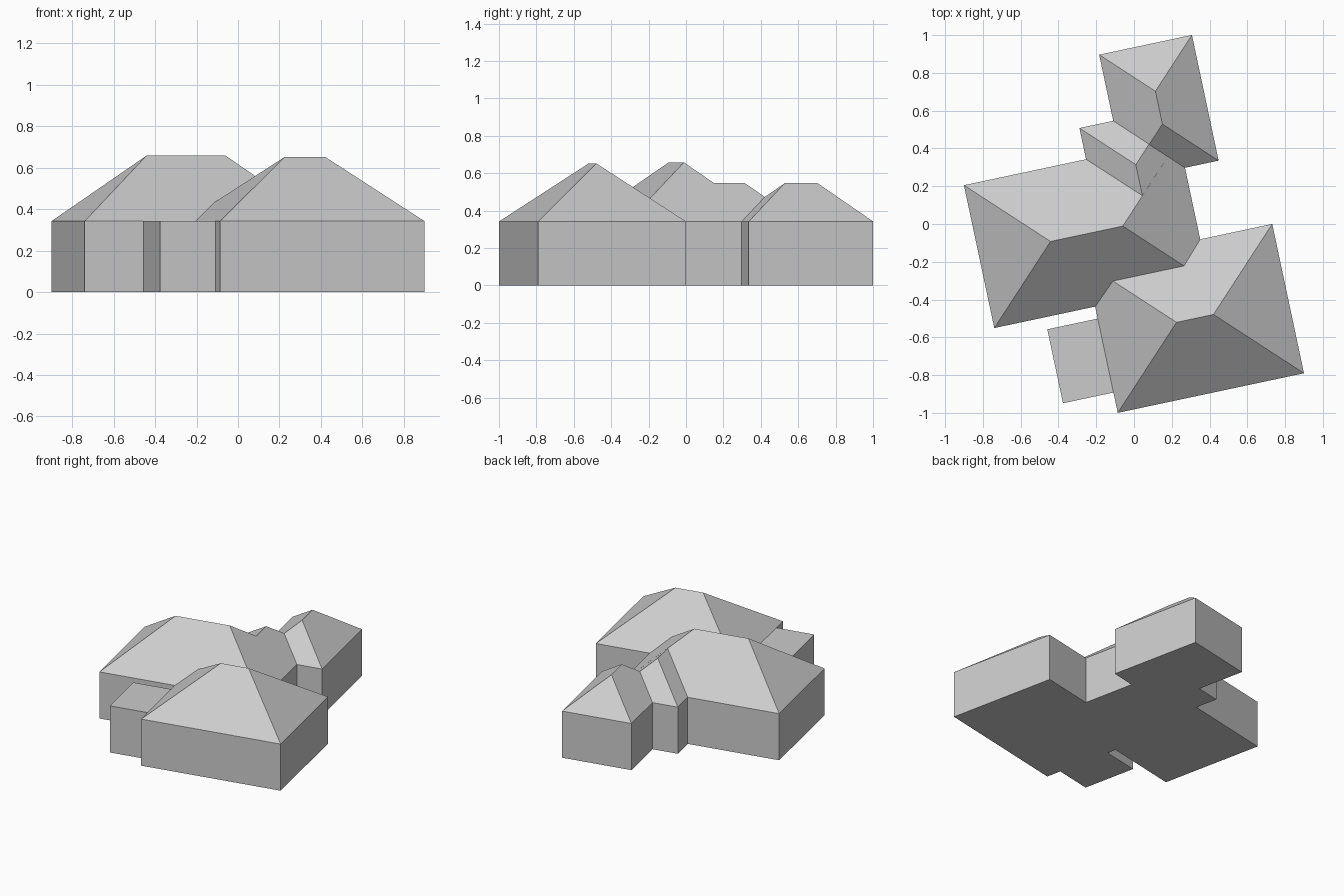
import bpy
import math
from mathutils import Matrix

cube = bpy.data.objects.get("Cube")
if cube:
    bpy.data.objects.remove(cube, do_unlink=True)

EAVE = 0.342
TURN = Matrix.Rotation(math.radians(12), 4, 'Z')  # whole building sits at an angle

grey = bpy.data.materials.new("plain grey")
grey.use_nodes = True
GREY = (0.6, 0.6, 0.6, 1)
grey.diffuse_color = GREY
grey.node_tree.nodes["Principled BSDF"].inputs["Base Color"].default_value = GREY


def add_part(name, verts, faces):
    mesh = bpy.data.meshes.new(name)
    mesh.from_pydata(verts, [], faces)
    mesh.transform(TURN)
    mesh.materials.append(grey)
    obj = bpy.data.objects.new(name, mesh)
    bpy.context.collection.objects.link(obj)


def wing(name, u0, u1, v0, v1, ridge=None):
    """Box with a hip roof along its longer side, or a flat top without a ridge."""
    plan = [(u0, v0), (u1, v0), (u1, v1), (u0, v1)]
    verts = [(u, v, z) for z in (0, EAVE) for u, v in plan]
    faces = [(3, 2, 1, 0)]
    faces += [(i, (i + 1) % 4, (i + 1) % 4 + 4, i + 4) for i in range(4)]
    if ridge is None:
        faces.append((4, 5, 6, 7))
    elif u1 - u0 > v1 - v0:
        half = (v1 - v0) / 2
        verts += [(u0 + half, v0 + half, ridge), (u1 - half, v0 + half, ridge)]
        faces += [(4, 5, 9, 8), (5, 6, 9), (6, 7, 8, 9), (7, 4, 8)]
    else:
        half = (u1 - u0) / 2
        verts += [(u0 + half, v0 + half, ridge), (u0 + half, v1 - half, ridge)]
        faces += [(4, 5, 8), (5, 6, 9, 8), (6, 7, 9), (7, 4, 8, 9)]
    add_part(name, verts, faces)


# Hip-roofed wings
wing("front_wing", -0.292, 0.716, -0.96, -0.152, 0.652)
wing("left_wing", -0.838, 0.326, -0.385, 0.388, 0.658)
wing("link_wing", -0.177, 0.326, -0.2, 0.557, 0.547)
wing("back_wing", 0.006, 0.508, 0.235, 0.915, 0.547)

# Flat-roofed side annex, butting against the front wing
wing("flat_annex", -0.565, -0.28, -0.85, -0.45)
